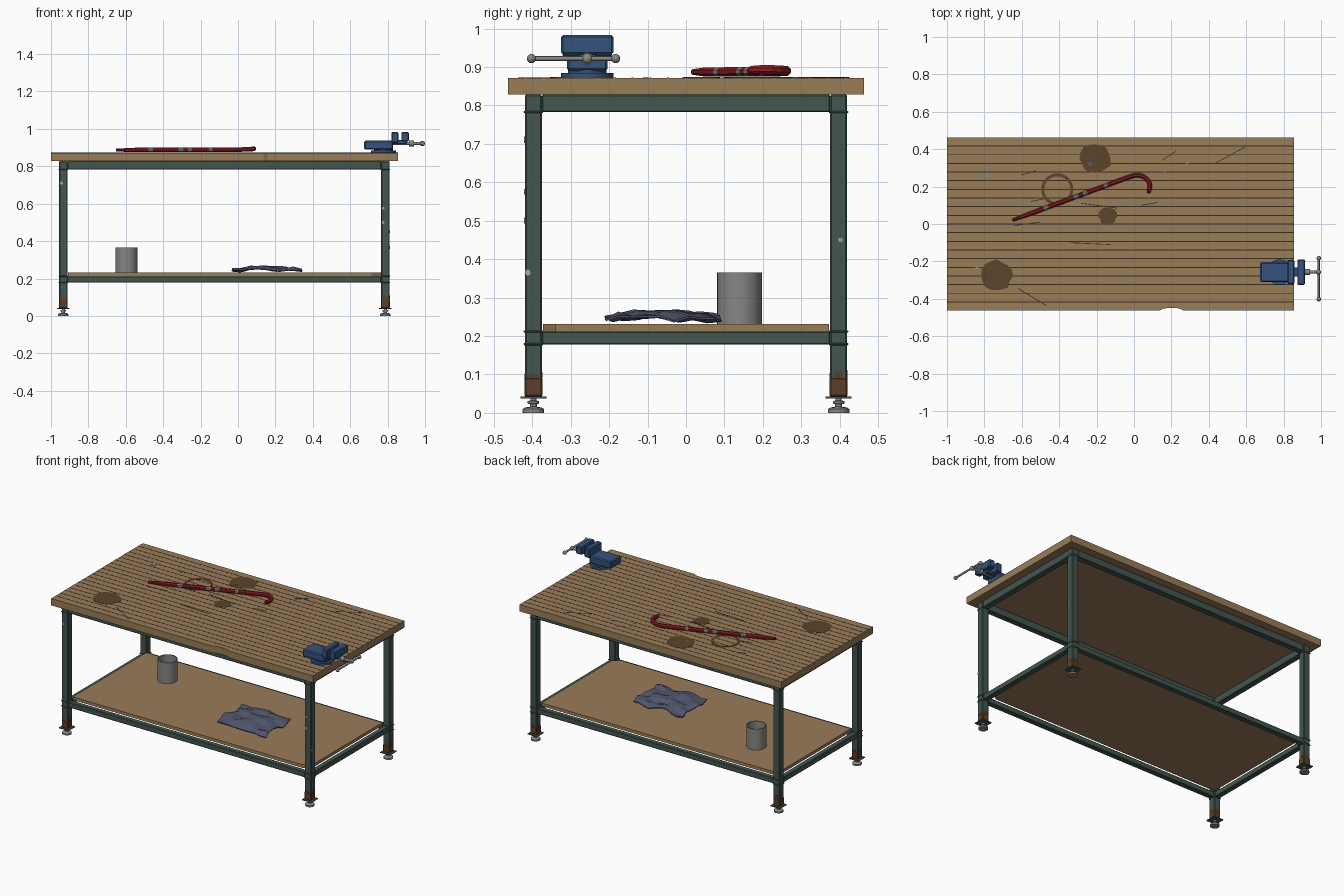
import bpy, bmesh, math, random
from mathutils import Vector, Matrix

if "Cube" in bpy.data.objects:
    bpy.data.objects.remove(bpy.data.objects["Cube"])
random.seed(4)

def mat(name, r, g, b):
    m = bpy.data.materials.new(name)
    m.diffuse_color = (r, g, b, 1)
    m.use_nodes = True
    m.node_tree.nodes["Principled BSDF"].inputs["Base Color"].default_value = m.diffuse_color
    return m

WOOD = mat("wood", 0.32, 0.2, 0.098)
GROOVE = mat("dark_groove", 0.04, 0.025, 0.014)
STAIN = mat("oil_stain", 0.105, 0.058, 0.024)
RUST = mat("rust", 0.11, 0.048, 0.02)
GREEN = mat("green_steel", 0.058, 0.092, 0.08)
STEEL = mat("bare_steel", 0.24, 0.24, 0.23)
RED = mat("red_paint", 0.25, 0.012, 0.016)
BLUE = mat("blue_paint", 0.035, 0.085, 0.2)
CLOTH = mat("cloth", 0.085, 0.095, 0.155)
CHIP = mat("pale_chip", 0.4, 0.4, 0.39)

def finish(name, bm, *mats, smooth=False):
    bmesh.ops.recalc_face_normals(bm, faces=bm.faces)
    me = bpy.data.meshes.new(name)
    bm.to_mesh(me)
    bm.free()
    for m in mats:
        me.materials.append(m)
    ob = bpy.data.objects.new(name, me)
    bpy.context.collection.objects.link(ob)
    if smooth:
        bpy.context.view_layer.objects.active = ob
        ob.select_set(True)
        bpy.ops.object.shade_smooth_by_angle(angle=math.radians(40))
        ob.select_set(False)
    return ob

def box(name, lo, hi, m, bevel=0):
    bm = bmesh.new()
    lo, hi = Vector(lo), Vector(hi)
    bmesh.ops.create_cube(bm, size=1, matrix=Matrix.Translation((lo + hi) / 2) @ Matrix.Diagonal((*(hi - lo), 1)))
    if bevel:
        bmesh.ops.bevel(bm, geom=bm.edges[:], offset=bevel, segments=1, affect='EDGES')
    return finish(name, bm, m)

def cyl(name, p0, p1, r, m, seg=16, r2=None):
    p0, p1 = Vector(p0), Vector(p1)
    d = p1 - p0
    rot = d.to_track_quat('Z', 'Y').to_matrix().to_4x4()
    bm = bmesh.new()
    bmesh.ops.create_cone(bm, cap_ends=True, segments=seg, radius1=r, radius2=r if r2 is None else r2,
                          depth=d.length, matrix=Matrix.Translation((p0 + p1) / 2) @ rot)
    return finish(name, bm, m, smooth=True)

def ball(name, p, r, m):
    bm = bmesh.new()
    bmesh.ops.create_uvsphere(bm, u_segments=14, v_segments=8, radius=r, matrix=Matrix.Translation(p))
    return finish(name, bm, m, smooth=True)

def slab(name, pts, z0, z1, m):
    bm = bmesh.new()
    f = bm.faces.new([bm.verts.new((x, y, z0)) for x, y in pts])
    g = bmesh.ops.extrude_face_region(bm, geom=[f])
    bmesh.ops.translate(bm, vec=(0, 0, z1 - z0), verts=[v for v in g['geom'] if isinstance(v, bmesh.types.BMVert)])
    return finish(name, bm, m)

def lathe(name, prof, c, m, seg=24, closed=True):
    bm = bmesh.new()
    rings = [[bm.verts.new((c[0] + r * math.cos(2 * math.pi * i / seg), c[1] + r * math.sin(2 * math.pi * i / seg), z))
              for i in range(seg)] for r, z in prof]
    n = len(rings)
    for k in range(n if closed else n - 1):
        a, b = rings[k], rings[(k + 1) % n]
        for i in range(seg):
            j = (i + 1) % seg
            bm.faces.new((a[i], a[j], b[j], b[i]))
    if not closed:
        bm.faces.new(rings[0])
        bm.faces.new(rings[-1])
    return finish(name, bm, m, smooth=True)

X0, X1, Y, TOP = -1.0, 0.855, 0.463, 0.872
LX, LY, H = (-0.934, 0.788), (-0.397, 0.397), 0.0225

# worktop with a chipped front edge, and its lamination lines
slab("worktop", [(X0, -Y), (0.135, -Y), (0.157, -0.452), (0.2, -0.448), (0.24, -0.451), (0.265, -Y),
                 (X1, -Y), (X1, Y), (X0, Y)], 0.828, TOP, WOOD)
for i in range(1, 20):
    y = -Y + i * 2 * Y / 20
    box("worktop_groove", (X0, y - 0.0025, TOP - 0.001), (X1, y + 0.0025, TOP + 0.0006), GROOVE)

# stains, ring mark, scratches and paint drips on the worktop
for x, y, r in ((-0.205, 0.35, 0.086), (-0.14, 0.042, 0.05), (-0.735, -0.278, 0.085)):
    pts = []
    for i in range(16):
        a, q = i * math.pi / 8, r * random.uniform(0.86, 1.06)
        pts.append((x + q * math.cos(a), y + q * math.sin(a)))
    slab("oil_stain", pts, TOP - 0.001, TOP + 0.0015, STAIN)
lathe("ring_mark", [(0.07, TOP - 0.001), (0.086, TOP - 0.001), (0.086, TOP + 0.0015), (0.07, TOP + 0.0015)],
      (-0.41, 0.185), STAIN, 28)
for ax, ay, bx, by in ((0.435, 0.325, 0.59, 0.41), (0.15, 0.34, 0.225, 0.39), (-0.605, 0.26, -0.525, 0.285),
                       (-0.55, 0.12, -0.46, 0.14), (-0.64, -0.008, -0.5, 0.01), (-0.28, 0.11, -0.09, 0.085),
                       (0.04, 0.1, 0.125, 0.115), (-0.34, -0.1, -0.125, -0.11), (-0.62, -0.345, -0.47, -0.435)):
    a, b = Vector((ax, ay)), Vector((bx, by))
    n = Vector((ay - by, bx - ax)).normalized() * 0.002
    slab("scratch", [a - n, b - n, b + n, a + n], TOP - 0.001, TOP + 0.001, GROOVE)
for x, y, r, m in ((-0.78, 0.26, 0.016, STEEL), (0.165, 0.287, 0.009, STEEL), (0.285, 0.33, 0.009, STEEL),
                   (-0.84, -0.23, 0.009, STEEL), (-0.235, 0.32, 0.013, CLOTH)):
    cyl("paint_drip", (x, y, TOP - 0.001), (x, y, TOP + 0.002), r, m, 8)

# legs with weld collars, rusted ends and levelling feet
for x in LX:
    for y in LY:
        box("leg", (x - H, y - H, 0.04), (x + H, y + H, 0.828), GREEN, 0.004)
        box("leg_rust", (x - H - 0.001, y - H - 0.001, 0.042), (x + H + 0.001, y + H + 0.001, 0.092), RUST, 0.004)
        for k in range(4):  # ragged upper edge of the rust
            a = Matrix.Rotation(k * math.pi / 2, 3, 'Z') @ Vector((0, -H, 0))
            s = Vector((0.012 if a.x == 0 or abs(a.x) < 0.01 else 0.001, 0.012 if abs(a.x) > 0.01 else 0.001, 0))
            c = Vector((x, y, 0)) + a
            box("rust_patch", c - s + Vector((0, 0, 0.09)), c + s + Vector((0, 0, random.uniform(0.096, 0.112))), RUST)
        for z in (0.179, 0.212, 0.783):
            box("weld_collar", (x - H - 0.003, y - H - 0.003, z - 0.003), (x + H + 0.003, y + H + 0.003, z + 0.003), GREEN, 0.002)
        box("foot_plate", (x - 0.034, y - 0.034, 0.037), (x + 0.034, y + 0.034, 0.042), GREEN)
        lathe("levelling_foot", [(0.028, 0), (0.028, 0.01), (0.022, 0.014), (0.009, 0.016), (0.009, 0.023),
                                 (0.015, 0.024), (0.015, 0.031), (0.008, 0.032), (0.008, 0.038)], (x, y), STEEL, 16, False)

# upper and lower frame rails
for label, z0, z1, w in (("upper", 0.783, 0.828, 0.019), ("lower", 0.178, 0.212, 0.017)):
    for y in LY:
        box(label + "_long_rail", (LX[0] + H, y - w, z0), (LX[1] - H, y + w, z1), GREEN, 0.003)
    for x in LX:
        box(label + "_short_rail", (x - w, LY[0] + H, z0), (x + w, LY[1] - H, z1), GREEN, 0.003)

# chipped paint on the legs
for x, z, r in ((-0.945, 0.71, 0.009), (0.776, 0.575, 0.008), (0.776, 0.5, 0.008)):
    cyl("paint_chip", (x, -0.418, z), (x, -0.421, z), r, CHIP, 7)
for y, z, r in ((-0.412, 0.365, 0.008), (0.402, 0.45, 0.006)):
    cyl("paint_chip", (0.809, y, z), (0.812, y, z), r, CHIP, 7)

# lower shelf with a broken corner
slab("shelf", [(-0.91, -0.372), (0.715, -0.372), (0.764, -0.34), (0.764, 0.372), (-0.91, 0.372)], 0.211, 0.231, WOOD)

# bench vise
VY = -0.257
cyl("vise_base", (0.778, VY, 0.872), (0.778, VY, 0.884), 0.068, BLUE, 20)
cyl("vise_swivel", (0.778, VY, 0.884), (0.778, VY, 0.893), 0.05, BLUE, 20)
box("vise_body", (0.675, VY - 0.053, 0.89), (0.83, VY + 0.053, 0.937), BLUE, 0.006)
box("vise_fixed_jaw", (0.82, VY - 0.064, 0.925), (0.857, VY + 0.064, 0.983), BLUE, 0.005)
box("vise_moving_jaw", (0.873, VY - 0.068, 0.933), (0.914, VY + 0.068, 0.983), BLUE, 0.005)
box("vise_slide", (0.82, VY - 0.024, 0.918), (0.9, VY + 0.024, 0.94), BLUE, 0.003)
cyl("vise_screw", (0.82, VY, 0.922), (0.99, VY, 0.922), 0.008, STEEL, 12)
cyl("vise_hub", (0.915, VY, 0.922), (0.94, VY, 0.922), 0.016, STEEL, 14)
ball("vise_screw_head", (0.986, VY, 0.922), 0.014, STEEL)
cyl("vise_handle", (0.988, -0.4, 0.922), (0.988, -0.184, 0.922), 0.006, STEEL, 10)
for y in (-0.402, -0.183):
    ball("handle_knob", (0.988, y, 0.922), 0.012, STEEL)

# crowbar: tapered tube along a hooked path, with worn bands
start, end = Vector((-0.65, 0.02, 0.887)), Vector((-0.03, 0.25, 0.888))
worn = ((0.27, 0.31), (0.53, 0.57), (0.61, 0.645), (0.79, 0.82))
ts = sorted([0, 0.06, 0.15, 1] + [t for w in worn for t in w])
path = [(start.lerp(end, t), 0.008 + 0.005 * min(1, t / 0.15), any(a <= t < b for a, b in worn)) for t in ts]
for x, y, z, r in ((0.0, 0.259, 0.889, 0.013), (0.025, 0.261, 0.89, 0.013), (0.05, 0.254, 0.891, 0.013),
                   (0.07, 0.239, 0.892, 0.013), (0.082, 0.22, 0.893, 0.013), (0.085, 0.2, 0.893, 0.013),
                   (0.082, 0.182, 0.893, 0.012), (0.077, 0.165, 0.893, 0.009)):
    path.append((Vector((x, y, z)), r, False))
bm = bmesh.new()
rings = []
for i, (p, r, _) in enumerate(path):
    d = (path[min(i + 1, len(path) - 1)][0] - path[max(i - 1, 0)][0]).normalized()
    side = d.cross(Vector((0, 0, 1))).normalized()
    up = side.cross(d)
    rings.append([bm.verts.new(p + r * (side * math.cos(a) + up * math.sin(a)))
                  for a in (k * math.pi / 4 + math.pi / 8 for k in range(8))])
for i in range(len(rings) - 1):
    for k in range(8):
        f = bm.faces.new((rings[i][k], rings[i][(k + 1) % 8], rings[i + 1][(k + 1) % 8], rings[i + 1][k]))
        f.material_index = int(path[i][2])
bm.faces.new(rings[0])
bm.faces.new(rings[-1])
finish("crowbar", bm, RED, STEEL)

# open tin can on the shelf
lathe("tin_can", [(0.0585, 0.231), (0.0585, 0.365), (0.054, 0.365), (0.054, 0.24), (0.002, 0.24), (0.002, 0.231)],
      (-0.596, 0.139), STEEL, 24)

# crumpled rag
bm = bmesh.new()
bmesh.ops.create_grid(bm, x_segments=9, y_segments=8, size=0.5)
for v in bm.verts:
    u, w = v.co.x, v.co.y
    dome = max(0, 1 - 3.2 * u * u) * max(0, 1 - 3.2 * w * w)
    z = 0.243 + 0.022 * dome + 0.009 * math.sin(9 * u + 5 * w) * math.cos(13 * w - 3 * u) + random.uniform(-0.003, 0.006)
    v.co = (0.155 + 0.355 * u + 0.012 * math.sin(9 * w), -0.06 + 0.285 * w + 0.01 * math.sin(11 * u), max(z, 0.236))
rag = finish("rag", bm, CLOTH)
mod = rag.modifiers.new("thickness", 'SOLIDIFY')
mod.thickness = 0.005
